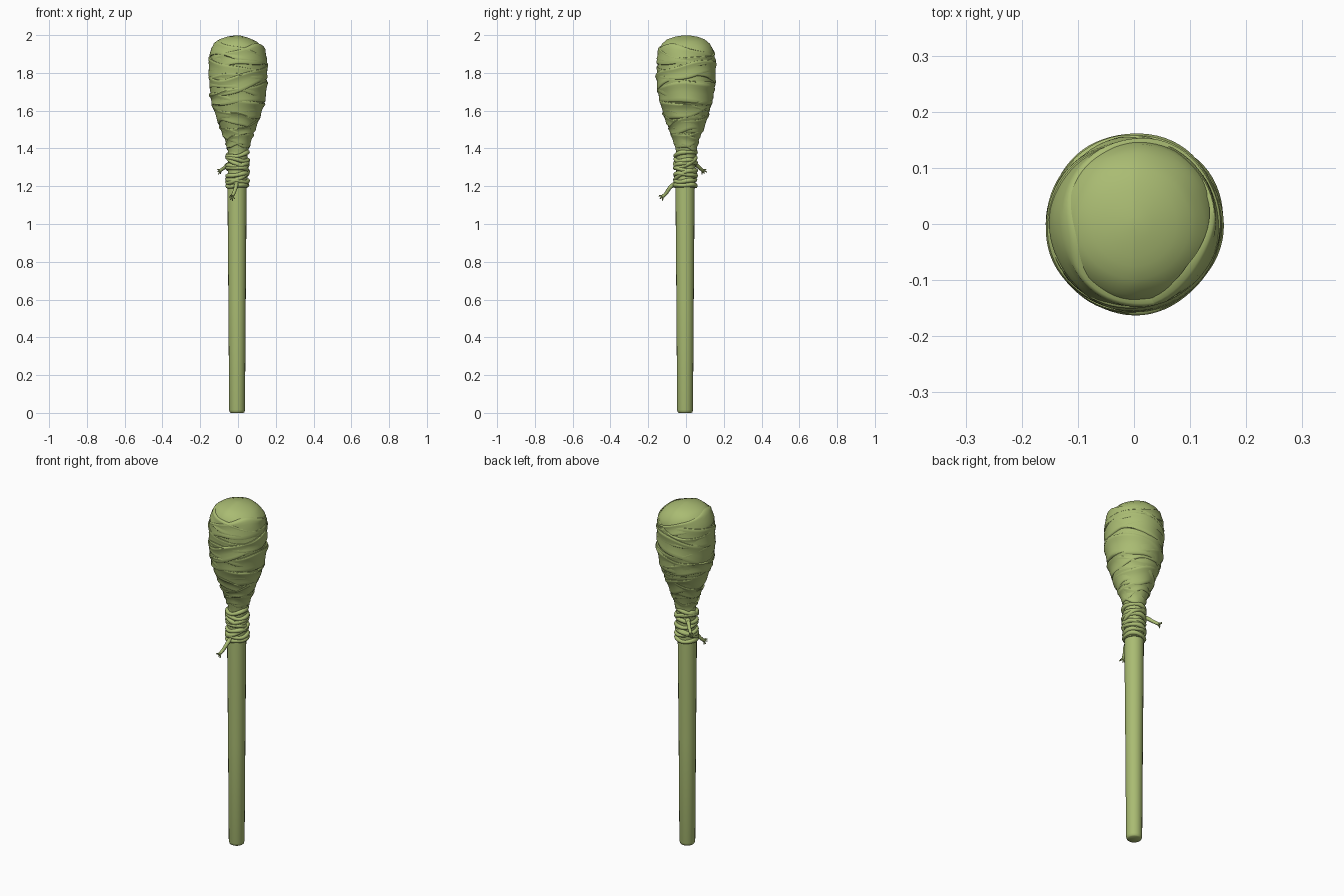
import bpy, bmesh, math, random
from mathutils import Vector, noise

if "Cube" in bpy.data.objects:
    bpy.data.objects.remove(bpy.data.objects["Cube"])

random.seed(4)
TAU = 2 * math.pi
mat = bpy.data.materials.new("moss_green")
mat.diffuse_color = (0.40, 0.50, 0.17, 1)
mat.use_nodes = True
mat.node_tree.nodes["Principled BSDF"].inputs["Base Color"].default_value = mat.diffuse_color


def finish(ob, angle=45):
    ob.data.materials.clear()
    ob.data.materials.append(mat)
    bpy.ops.object.select_all(action='DESELECT')
    ob.select_set(True)
    bpy.context.view_layer.objects.active = ob
    bpy.ops.object.shade_smooth_by_angle(angle=math.radians(angle))
    return ob


def loft(name, rings, cap=True, angle=45):
    """Skin a stack of closed rings of points."""
    bm = bmesh.new()
    vs = [[bm.verts.new(p) for p in ring] for ring in rings]
    n = len(vs[0])
    for lo, hi in zip(vs, vs[1:]):
        for i in range(n):
            j = (i + 1) % n
            bm.faces.new((lo[i], lo[j], hi[j], hi[i]))
    if cap:
        bm.faces.new(vs[0][::-1])
        bm.faces.new(vs[-1])
    bmesh.ops.recalc_face_normals(bm, faces=bm.faces)
    me = bpy.data.meshes.new(name)
    bm.to_mesh(me)
    bm.free()
    ob = bpy.data.objects.new(name, me)
    bpy.context.collection.objects.link(ob)
    return finish(ob, angle)


def tubes(name, paths, bevel, cyclic=False):
    """Round cords; each path is a list of (x, y, z, thickness factor)."""
    cu = bpy.data.curves.new(name, 'CURVE')
    cu.dimensions = '3D'
    cu.bevel_depth, cu.bevel_resolution = bevel, 2
    cu.use_fill_caps, cu.resolution_u = True, 4
    for path in paths:
        sp = cu.splines.new('NURBS')
        sp.points.add(len(path) - 1)
        for p, (x, y, z, f) in zip(sp.points, path):
            p.co, p.radius = (x, y, z, 1), f
        sp.order_u = 3
        sp.use_cyclic_u, sp.use_endpoint_u = cyclic, not cyclic
    ob = bpy.data.objects.new(name, cu)
    bpy.context.collection.objects.link(ob)
    bpy.ops.object.select_all(action='DESELECT')
    ob.select_set(True)
    bpy.context.view_layer.objects.active = ob
    bpy.ops.object.convert(target='MESH')
    return finish(bpy.context.object, 60)


# Wooden handle
def circle(r, z, n=20):
    return [(-0.005 + r * math.cos(TAU * i / n), -0.005 + r * math.sin(TAU * i / n), z)
            for i in range(n)]

loft("handle", [circle(r, z) for r, z in
                ((0.034, 0), (0.039, 0.004), (0.042, 0.016), (0.046, 0.6), (0.051, 1.2), (0.045, 1.4))])

# Cloth head silhouette
PROFILE = [(1.19, .050), (1.30, .049), (1.38, .051), (1.43, .063), (1.50, .088), (1.56, .110),
           (1.64, .135), (1.72, .148), (1.82, .152), (1.88, .150), (1.925, .142), (1.955, .126),
           (1.978, .099), (1.992, .058), (1.999, .012)]


def radius(z):
    z = min(max(z, PROFILE[0][0]), PROFILE[-1][0])
    for (z0, r0), (z1, r1) in zip(PROFILE, PROFILE[1:]):
        if z <= z1:
            return r0 + (r1 - r0) * (z - z0) / (z1 - z0)


def smooth_radius(z):
    return (radius(z - .015) + 2 * radius(z) + radius(z + .015)) / 4 if z < 1.9 else radius(z)


N = 72
rings = []
zs = [1.19 + 0.71 * i / 50 for i in range(50)] + [z for z, r in PROFILE if z > 1.89]
zs = sorted(zs + [1.90, 1.94, 1.967, 1.986, 1.996])
for z in zs:
    ring = []
    for i in range(N):
        a = TAU * i / N
        r = smooth_radius(z)
        x, y = r * math.cos(a), r * math.sin(a)
        k = 1 + 0.03 * noise.noise(Vector((x * 14, y * 14, z * 16)))
        drop = 0.12 * max(0, x) * max(0, min(1, (z - 1.9) / 0.06))
        ring.append((x * k, y * k, z - drop))
    rings.append(ring)
loft("cloth_head", rings, angle=60)

# Overlapping tilted cloth strips: centre z, width, tilt along x, tilt along y, lift
STRIPS = [
    (1.425, .055, .015, -.020, .008), (1.465, .060, -.025, .012, .008),
    (1.505, .065, .022, .022, .009), (1.545, .075, -.030, -.010, .009),
    (1.590, .085, .012, -.028, .008), (1.630, .080, -.028, .018, .011),
    (1.675, .090, .022, -.004, .012), (1.725, .095, -.020, -.026, .008),
    (1.770, .100, .045, .028, .011), (1.820, .090, -.012, .030, .008),
    (1.860, .080, .030, -.024, .008), (1.895, .060, -.034, -.010, .008),
]
SECTION = [(0, -.5), (.03, .45), (.10, .75), (.22, .55), (.5, .35), (.72, .45),
           (.84, .85), (.92, 1.0), (.98, .7), (1, -.5)]
for k, (zc, w, tx, ty, lift) in enumerate(STRIPS):
    p1, p2 = random.uniform(0, TAU), random.uniform(0, TAU)
    rings = []
    for t, h in SECTION:
        ring = []
        for i in range(N):
            a = TAU * i / N
            width = w * (1 + .28 * math.sin(a + p1) + .10 * math.sin(3 * a + p2))
            z = (zc + tx * math.cos(a) + ty * math.sin(a) + (t - .5) * width
                 + .004 * math.sin(4 * a + p1 + 2 * t))
            fold = .75 + .30 * math.sin(2 * a + p2) + .12 * math.sin(5 * a + p1 + 4 * t)
            r = smooth_radius(z) + (lift * h * fold if h > 0 else lift * h)
            ring.append((r * math.cos(a), r * math.sin(a), z))
        rings.append(ring)
    loft(f"cloth_strip_{k + 1}", rings, cap=False, angle=50)

# Cord binding the neck: stacked loops plus two slanting ones
LOOPS = [(1.203, .004, 0), (1.232, -.006, .004), (1.258, .007, -.004), (1.290, -.004, -.008),
         (1.316, .006, .006), (1.345, -.010, .004), (1.370, .010, .008),
         (1.250, .026, .016), (1.335, -.024, .020)]
paths = []
for z, tx, ty in LOOPS:
    ph = random.uniform(0, TAU)
    pts = []
    for i in range(20):
        a = TAU * i / 20
        r = .054 + .002 * math.sin(2 * a + ph)
        pts.append((-.003 + r * math.cos(a), -.003 + r * math.sin(a),
                    z + tx * math.cos(a) + ty * math.sin(a) + .003 * math.sin(3 * a + ph),
                    1 + .12 * math.sin(3 * a + ph)))
    paths.append(pts)
tubes("neck_cord", paths, .0115, cyclic=True)


# Loose cord ends with a small knot and frayed strands
def loose_end(name, pts):
    tubes(name, [[(*p, f) for p, f in zip(pts, (1.1, 1, .9, .85, .8))]], .011)
    tip = Vector(pts[-1])
    d = (tip - Vector(pts[-2])).normalized()
    u = d.orthogonal().normalized()
    v = d.cross(u)
    strands = []
    for i in range(6):
        a = TAU * i / 6 + random.uniform(-.3, .3)
        side = u * math.cos(a) + v * math.sin(a)
        s = random.uniform(.8, 1.2)
        strands.append([(*(tip - d * .008), 1), (*(tip + d * .007 + side * .005), 1),
                        (*(tip + d * .015 * s + side * .016 * s), .5)])
    tubes(name + "_fray", strands, .0045)
    bpy.ops.mesh.primitive_uv_sphere_add(segments=14, ring_count=8, radius=.015,
                                         location=Vector(pts[0]))
    bpy.context.object.name = name + "_knot"
    finish(bpy.context.object)


loose_end("front_cord_end", [(-.008, -.055, 1.215), (-.010, -.075, 1.203), (-.014, -.092, 1.185),
                             (-.024, -.105, 1.160), (-.030, -.122, 1.147)])
loose_end("back_cord_end", [(-.038, .038, 1.325), (-.052, .050, 1.318), (-.066, .064, 1.304),
                            (-.078, .076, 1.293), (-.092, .087, 1.284)])
